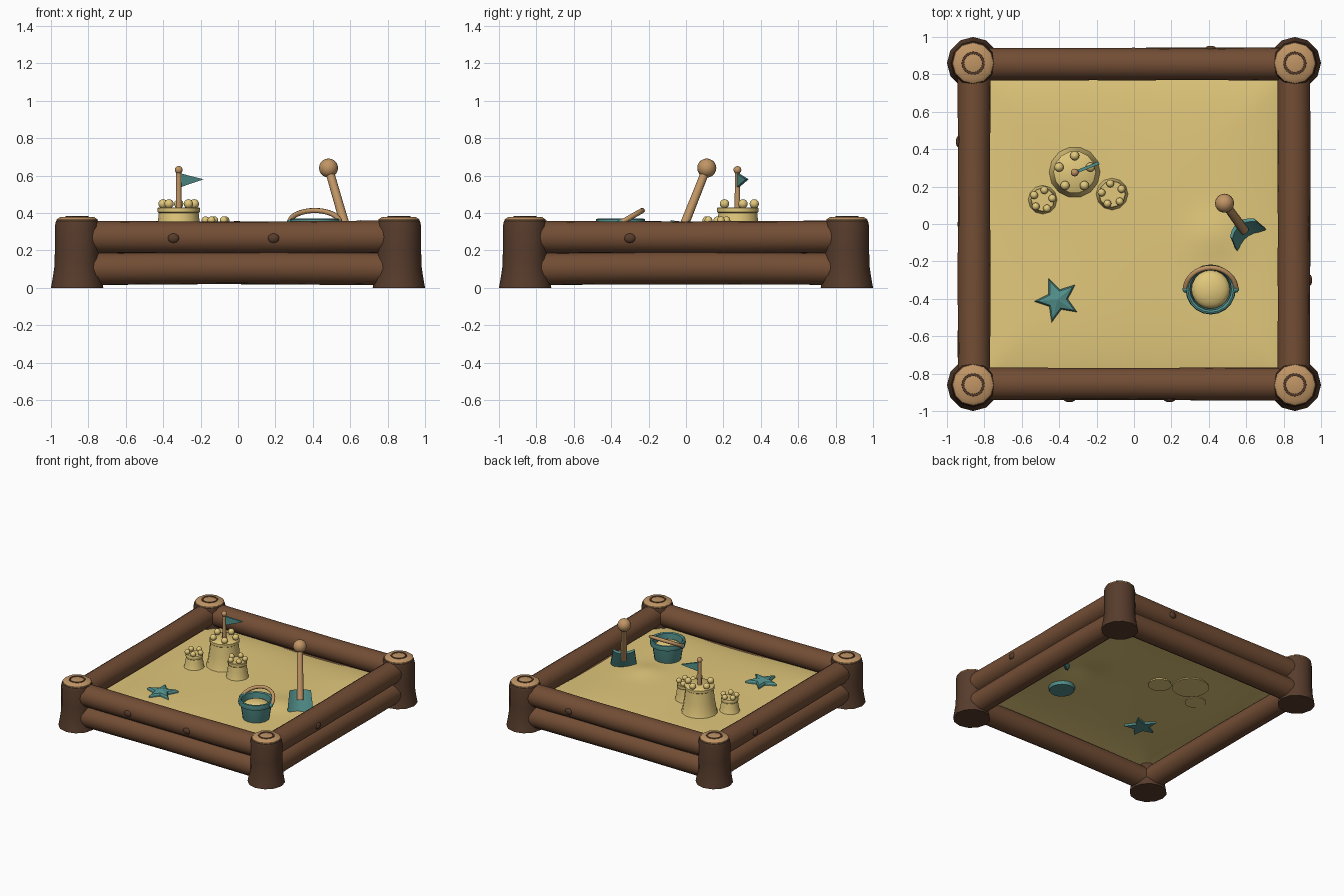
import bpy, bmesh, random
from math import sin, cos, pi, radians, exp
from mathutils import Vector, Matrix

if "Cube" in bpy.data.objects:
    bpy.data.objects.remove(bpy.data.objects["Cube"])

random.seed(4)


def material(name, rgb):
    m = bpy.data.materials.new(name)
    m.diffuse_color = (*rgb, 1)
    m.use_nodes = True
    m.node_tree.nodes["Principled BSDF"].inputs["Base Color"].default_value = m.diffuse_color
    return m


LOG = material("log_brown", (0.17, 0.075, 0.035))
BARK = material("bark_dark", (0.095, 0.045, 0.025))
WOOD = material("light_wood", (0.53, 0.30, 0.13))
SAND = material("sand_yellow", (0.76, 0.58, 0.20))
TEAL = material("teal", (0.085, 0.28, 0.26))


def finish(name, bm, mat, matrix=Matrix(), angle=40):
    bmesh.ops.remove_doubles(bm, verts=bm.verts, dist=1e-5)
    bmesh.ops.recalc_face_normals(bm, faces=bm.faces)
    bm.transform(matrix)
    me = bpy.data.meshes.new(name)
    bm.to_mesh(me)
    bm.free()
    me.materials.append(mat)
    ob = bpy.data.objects.new(name, me)
    bpy.context.collection.objects.link(ob)
    bpy.ops.object.select_all(action='DESELECT')
    ob.select_set(True)
    bpy.context.view_layer.objects.active = ob
    bpy.ops.object.shade_smooth_by_angle(angle=radians(angle))
    return ob


def skin(bm, rings):
    """Bridge equal-length rings of points with quads."""
    rows = [[bm.verts.new(p) for p in r] for r in rings]
    n = len(rows[0])
    for a, b in zip(rows, rows[1:]):
        for i in range(n):
            j = (i + 1) % n
            bm.faces.new((a[i], a[j], b[j], b[i]))
    return rows


def lathe(name, profile, loc, mat, segs=16, matrix=None, angle=40):
    bm = bmesh.new()
    skin(bm, [[(r * cos(2 * pi * i / segs), r * sin(2 * pi * i / segs), z)
               for i in range(segs)] for r, z in profile])
    bmesh.ops.dissolve_degenerate(bm, edges=bm.edges, dist=1e-6)
    return finish(name, bm, mat, Matrix.Translation(loc) @ (matrix or Matrix()), angle)


def ball(name, loc, r, mat, scale=(1, 1, 1), u=12, v=8):
    bm = bmesh.new()
    bmesh.ops.create_uvsphere(bm, u_segments=u, v_segments=v, radius=r)
    return finish(name, bm, mat, Matrix.Translation(loc) @ Matrix.Diagonal((*scale, 1)), 60)


def tube(name, pts, side, r, mat, segs=8):
    """Tube along a planar path; side is the plane normal."""
    bm = bmesh.new()
    rings = []
    for i, p in enumerate(pts):
        t = (pts[min(i + 1, len(pts) - 1)] - pts[max(i - 1, 0)]).normalized()
        n = side.cross(t)
        rings.append([p + r * (cos(2 * pi * k / segs) * n + sin(2 * pi * k / segs) * side)
                      for k in range(segs)])
    rows = skin(bm, rings)
    bm.faces.new(rows[0])
    bm.faces.new(rows[-1])
    return finish(name, bm, mat, angle=50)


# Corner posts with cut tops and a growth ring
for sx in (-1, 1):
    for sy in (-1, 1):
        c = (0.86 * sx, 0.86 * sy, 0)
        lathe("corner_post", [(0, 0), (0.14, 0), (0.131, 0.05), (0.122, 0.11), (0.119, 0.2),
                              (0.119, 0.33), (0.113, 0.357), (0.1, 0.366), (0, 0.366)], c, BARK, 12)
        lathe("post_cut_top", [(0, 0.35), (0.112, 0.35), (0.109, 0.366), (0.09, 0.379), (0, 0.379)],
              c, WOOD, 12)
        lathe("growth_ring", [(0.063, 0.372), (0.061, 0.383), (0.049, 0.383), (0.047, 0.372)],
              c, BARK, 16)

# Stacked wall logs on four sides, slightly bowed
for k in range(4):
    turn = Matrix.Rotation(k * pi / 2, 4, 'Z')
    for level, z in (("lower", 0.1), ("upper", 0.272)):
        bm = bmesh.new()
        rings = []
        for i in range(9):
            t = -1 + i / 4
            r = 0.087 + random.uniform(-0.0015, 0.0015)
            lift = 0.006 * (1 - t * t) * (1 if level == "lower" else -0.6)
            rings.append([(0.86 * t, -0.855 + r * cos(2 * pi * a / 16),
                           z + lift + r * sin(2 * pi * a / 16)) for a in range(16)])
        rows = skin(bm, rings)
        bm.faces.new(rows[0])
        bm.faces.new(rows[-1])
        finish(level + "_log", bm, LOG, turn)

# Knots on the outer faces
for x, y in ((-0.345, -0.937), (0.19, -0.937), (0.41, 0.937), (0.937, -0.3), (-0.937, 0.44)):
    flat = (1, 0.5, 0.8) if abs(y) > 0.9 else (0.5, 1, 0.8)
    ball("log_knot", (x, y, 0.265), 0.032, BARK, flat, 10, 6)

# Sand bed, gently mounded with a little dune
bm = bmesh.new()
bmesh.ops.create_grid(bm, x_segments=32, y_segments=32, size=0.83)
for v in bm.verts:
    x, y = v.co.x, v.co.y
    edge = max(abs(x), abs(y)) / 0.83
    v.co.z = (0.212 - 0.03 * edge ** 6 + 0.004 * sin(5 * x + 1) * cos(4 * y)
              + 0.022 * exp(-((x - 0.42) ** 2 + (y + 0.06) ** 2) / 0.015))
finish("sand_bed", bm, SAND)


# Sand castle towers with ball battlements
def tower(name, x, y, r, top, ring, br, start, segs):
    z0, h = 0.2, top - 0.2
    lathe(name, [(0, z0), (r, z0), (r * 0.93, z0 + 0.12 * h), (r * 0.83, z0 + 0.5 * h),
                 (r * 0.76, top - 0.03), (r * 0.81, top - 0.025), (r * 0.81, top - 0.004),
                 (r * 0.77, top), (0, top)], (x, y, 0), SAND, segs)
    for i in range(5):
        a = radians(start + 72 * i)
        ball(name + "_battlement", (x + ring * cos(a), y + ring * sin(a), top + br * 0.75),
             br, SAND)


tower("main_tower", -0.317, 0.277, 0.14, 0.43, 0.088, 0.025, 90, 14)
tower("left_tower", -0.488, 0.13, 0.08, 0.315, 0.052, 0.021, 80, 12)
tower("right_tower", -0.117, 0.16, 0.09, 0.345, 0.057, 0.021, 100, 12)

# Flag on the main tower
F = Vector((-0.317, 0.275, 0))
lathe("flag_pole", [(0, 0.41), (0.016, 0.41), (0.014, 0.625), (0, 0.625)], F, WOOD, 10)
ball("flag_pole_tip", F + Vector((0, 0, 0.63)), 0.021, WOOD)


def extruded(name, outline, thick, mat, matrix):
    """Extrude an XZ outline along Y."""
    bm = bmesh.new()
    rows = skin(bm, [[(x, y, z) for x, z in outline] for y in (-thick / 2, thick / 2)])
    for r in rows:
        bm.faces.new(r)
    return finish(name, bm, mat, matrix, 30)


extruded("flag", [(0.005, 0.537), (0.14, 0.58), (0.005, 0.612)], 0.016, TEAL,
         Matrix.Translation(F) @ Matrix.Rotation(radians(22), 4, 'Z'))

# Bucket with rim, sand fill and bent handle
B = Vector((0.41, -0.35, 0))
lathe("bucket", [(0, 0.185), (0.093, 0.185), (0.097, 0.195), (0.117, 0.325), (0.131, 0.328),
                 (0.134, 0.345), (0.131, 0.366), (0.122, 0.37), (0.111, 0.364),
                 (0.1, 0.26), (0, 0.26)], B, TEAL, 20)
ball("bucket_sand", B + Vector((0, 0, 0.305)), 0.103, SAND, (1, 1, 0.45), 20, 10)
up = Vector((0, 0.12, 0.068)).normalized()
arc = [B + Vector((0.135 * cos(pi * i / 16), 0, 0.347)) + up * 0.134 * sin(pi * i / 16)
       for i in range(17)]
tube("bucket_handle", arc, Vector((1, 0, 0)).cross(up), 0.014, WOOD)
for s in (-1, 1):
    ball("handle_pivot", B + Vector((0.133 * s, 0, 0.347)), 0.018, TEAL, u=10, v=6)

# Shovel stuck in the sand, leaning back
X = Vector((0.81, 0.59, 0)).normalized()
Z = Vector((-0.078, 0.113, 0.28))
Z = (Z - X * Z.dot(X)).normalized()
Y = Z.cross(X)
S = Matrix((X, Y, Z)).transposed().to_4x4()
S.translation = (0.565, 0.0, 0.36)
lathe("shovel_handle", [(0, -0.09), (0.026, -0.09), (0.024, 0.1), (0.023, 0.29), (0, 0.29)],
      (0, 0, 0), WOOD, 10).data.transform(S)
ball("shovel_knob", S @ Vector((0, 0, 0.312)), 0.051, WOOD, u=16, v=10)
bm = bmesh.new()
cols = []
for i in range(7):
    u = -1 + i / 3
    y = 0.008 - 0.035 * u * u
    top, bottom = -0.005 - 0.012 * abs(u), -0.2 + 0.03 * u * u
    cols.append([(u * w, y + d, z) for w, d, z in (
        (0.08, -0.011, top), (0.08, 0.011, top), (0.096, 0.011, bottom), (0.096, -0.011, bottom))])
rows = skin(bm, cols)
bm.faces.new(rows[0])
bm.faces.new(rows[-1])
finish("shovel_blade", bm, TEAL, S, 30)

# Starfish-shaped sand mould
bm = bmesh.new()
star = [((0.125 if i % 2 == 0 else 0.056) * cos(radians(40 + 36 * i)),
         (0.125 if i % 2 == 0 else 0.056) * sin(radians(40 + 36 * i))) for i in range(10)]
rows = skin(bm, [[(x * s, y * s, z) for x, y in star]
                 for s, z in ((1, 0.195), (1, 0.225), (0.85, 0.236), (0.0, 0.25))])
bm.faces.new(rows[0])
finish("star_mould", bm, TEAL, Matrix.Translation((-0.41, -0.405, 0)), 20)
